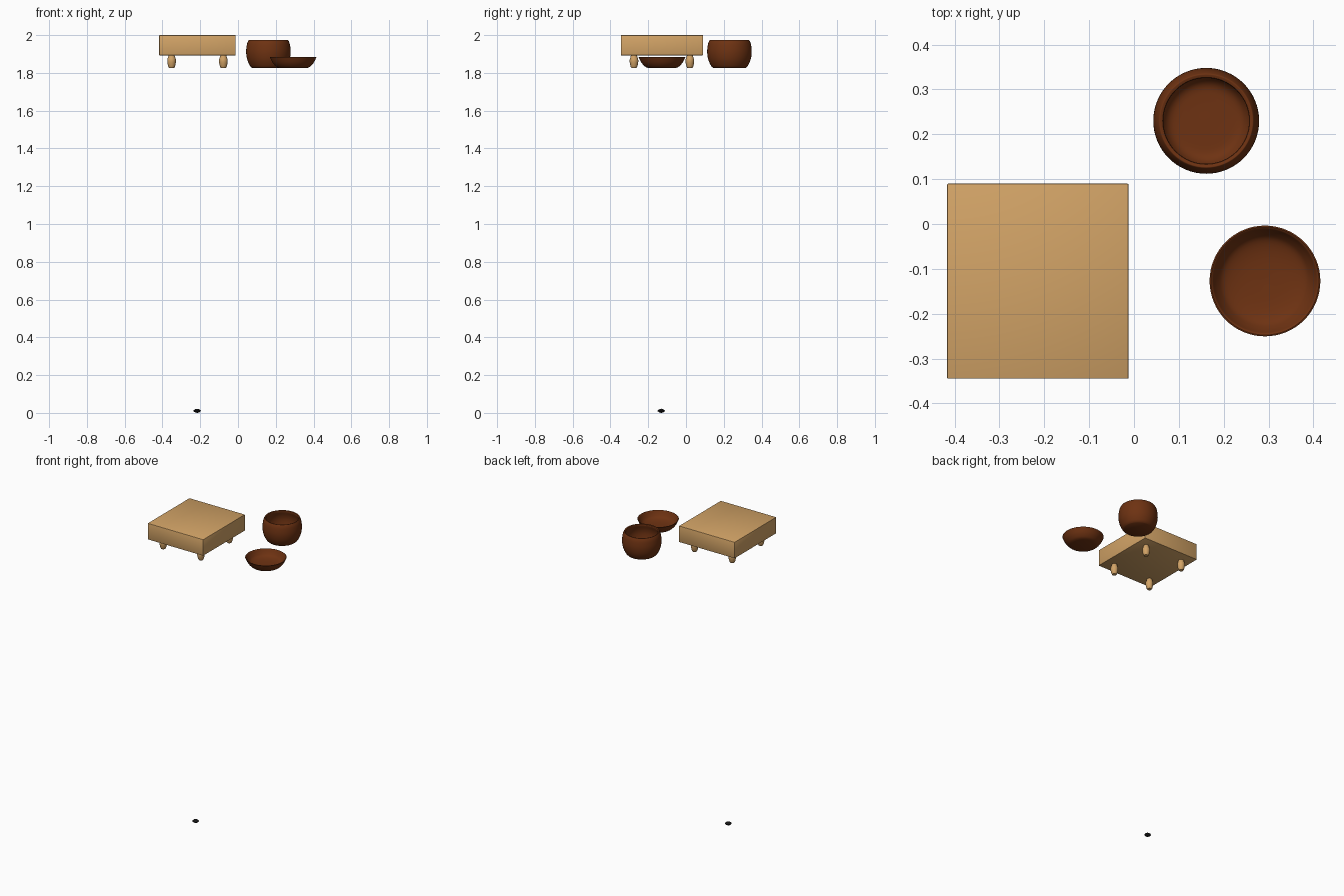
import bpy, bmesh, math
from mathutils import Vector

if "Cube" in bpy.data.objects:
    bpy.data.objects.remove(bpy.data.objects["Cube"])


def material(name, rgb):
    m = bpy.data.materials.new(name)
    m.diffuse_color = (*rgb, 1)
    m.use_nodes = True
    m.node_tree.nodes["Principled BSDF"].inputs["Base Color"].default_value = m.diffuse_color
    return m


pale_wood = material("pale wood", (0.65, 0.37, 0.135))
dark_wood = material("dark red wood", (0.155, 0.032, 0.006))
black = material("black stone", (0.008, 0.008, 0.008))


def finish(name, bm, mat, loc, angle=40):
    bmesh.ops.recalc_face_normals(bm, faces=bm.faces)
    me = bpy.data.meshes.new(name)
    bm.to_mesh(me)
    bm.free()
    ob = bpy.data.objects.new(name, me)
    ob.location = loc
    me.materials.append(mat)
    bpy.context.collection.objects.link(ob)
    bpy.ops.object.select_all(action='DESELECT')
    ob.select_set(True)
    bpy.context.view_layer.objects.active = ob
    bpy.ops.object.shade_smooth_by_angle(angle=math.radians(angle))
    return ob


def smooth_profile(pts, n=4):
    """Catmull-Rom curve through the profile points."""
    p = [Vector(q) for q in pts]
    p = [p[0]] + p + [p[-1]]
    out = []
    for a, b, c, d in zip(p, p[1:], p[2:], p[3:]):
        for i in range(n):
            t = i / n
            out.append(0.5 * (2 * b + (c - a) * t + (2 * a - 5 * b + 4 * c - d) * t * t
                              + (3 * b - a - 3 * c + d) * t ** 3))
    return out + [p[-1]]


def lathe(name, profile, mat, loc, steps=64):
    """Spin (radius, height) points about z; both ends lie on the axis."""
    bm = bmesh.new()
    vs = [bm.verts.new((max(r, 0), 0, z)) for r, z in profile]
    es = [bm.edges.new(e) for e in zip(vs, vs[1:])]
    bmesh.ops.spin(bm, geom=vs + es, cent=(0, 0, 0), axis=(0, 0, 1),
                   angle=math.tau, steps=steps, use_duplicate=False)
    bmesh.ops.remove_doubles(bm, verts=bm.verts, dist=1e-5)
    return finish(name, bm, mat, loc)


# Board block with lightly eased edges
bx, by = -0.2145, -0.1275
bm = bmesh.new()
bmesh.ops.create_cube(bm, size=1)
bmesh.ops.scale(bm, vec=(0.405, 0.435, 0.107), verts=bm.verts)
bmesh.ops.bevel(bm, geom=bm.edges[:], offset=0.003, segments=2, profile=0.5, affect='EDGES')
finish("board", bm, pale_wood, (bx, by, 1.9465), 30)

# Four turned legs
leg = [(0, 0)] + smooth_profile([(0.013, 0), (0.018, 0.010), (0.0225, 0.030),
                                 (0.0225, 0.045), (0.018, 0.060), (0.015, 0.071)]) + [(0, 0.071)]
for sx, side in ((-1, "left"), (1, "right")):
    for sy, end in ((-1, "front"), (1, "back")):
        lathe(f"{end}_{side}_leg", leg, pale_wood, (bx + sx * 0.137, by + sy * 0.148, 1.825), 32)

# Hollow stone bowl: outside, rounded rim, inside
bowl = ([(0, 0)] + smooth_profile([(0.085, 0), (0.097, 0.012), (0.112, 0.045), (0.118, 0.085),
                                   (0.114, 0.125), (0.106, 0.146), (0.102, 0.148)])
        + smooth_profile([(0.097, 0.146), (0.096, 0.138), (0.104, 0.110), (0.106, 0.080),
                          (0.098, 0.040), (0.080, 0.016), (0.045, 0.012), (0, 0.012)]))
lathe("bowl", bowl, dark_wood, (0.161, 0.230, 1.825))

# Upturned lid, a shallow dish
lid = ([(0, 0)] + smooth_profile([(0.070, 0), (0.088, 0.007), (0.108, 0.028), (0.1235, 0.058)])
       + [(0.1205, 0.059)]
       + smooth_profile([(0.117, 0.057), (0.106, 0.038), (0.090, 0.022), (0.055, 0.013), (0, 0.010)]))
lathe("lid", lid, dark_wood, (0.292, -0.127, 1.825))

# Single lens-shaped stone far below
stone = smooth_profile([(0, 0), (0.010, 0.0025), (0.017, 0.007), (0.0195, 0.011),
                        (0.017, 0.015), (0.010, 0.0195), (0, 0.022)])
lathe("stone", stone, black, (-0.2165, -0.131, 0), 32)
